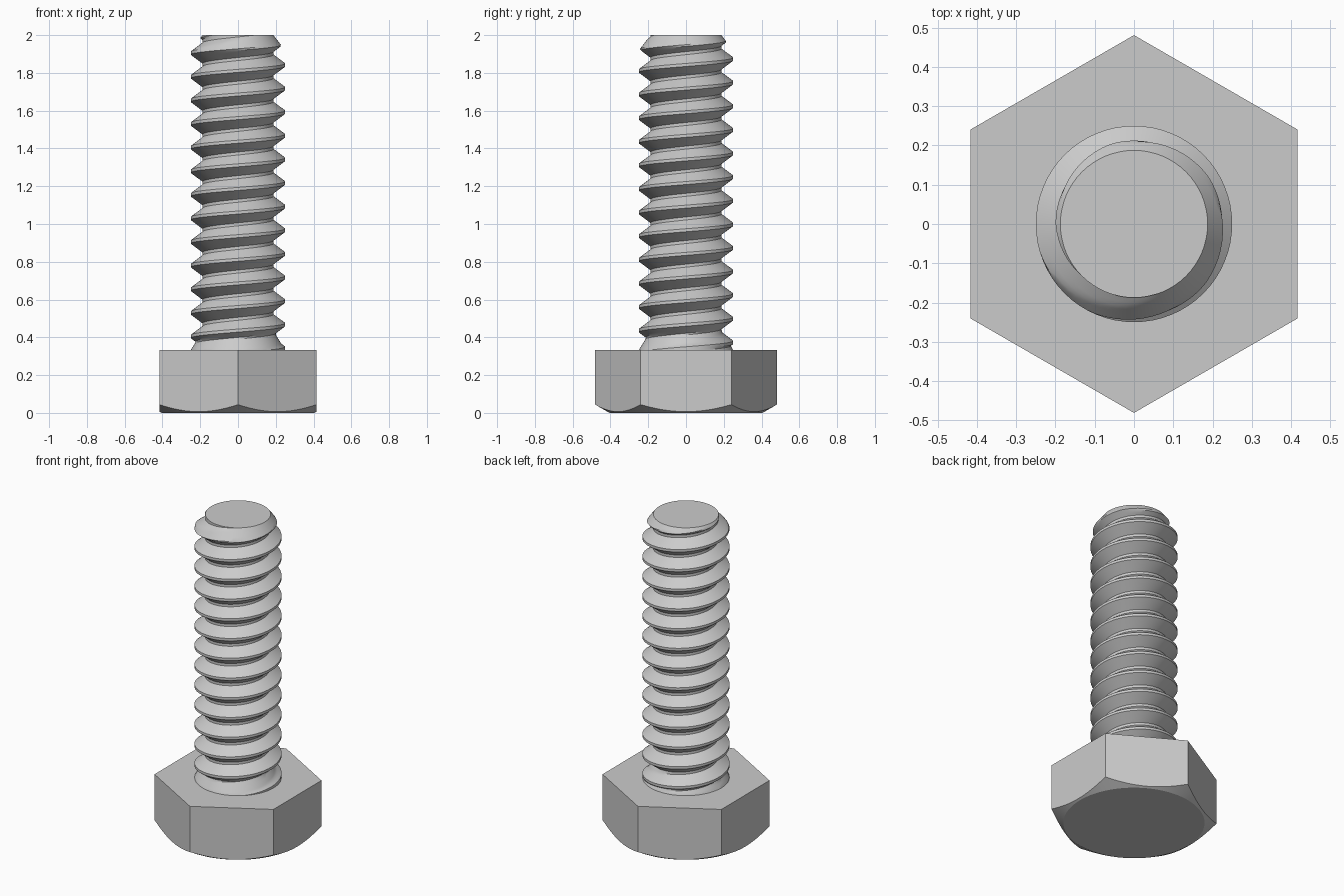
import bpy, bmesh, math

if "Cube" in bpy.data.objects:
    bpy.data.objects.remove(bpy.data.objects["Cube"])

steel = bpy.data.materials.new("grey_steel")
steel.use_nodes = True
GREY = (0.6, 0.6, 0.6, 1)
steel.diffuse_color = GREY
steel.node_tree.nodes["Principled BSDF"].inputs["Base Color"].default_value = GREY

HEAD_TOP, TOP = 0.333, 2.0
MAJOR, MINOR, PITCH = 0.25, 0.1875, 0.125


def finish(bm, name, angle):
    bmesh.ops.recalc_face_normals(bm, faces=bm.faces)
    mesh = bpy.data.meshes.new(name)
    bm.to_mesh(mesh)
    bm.free()
    obj = bpy.data.objects.new(name, mesh)
    bpy.context.collection.objects.link(obj)
    mesh.materials.append(steel)
    bpy.ops.object.select_all(action='DESELECT')
    obj.select_set(True)
    bpy.context.view_layer.objects.active = obj
    bpy.ops.object.shade_smooth_by_angle(angle=math.radians(angle))
    return obj


def bridge(bm, a, b):
    for i in range(len(a)):
        k = (i + 1) % len(a)
        bm.faces.new((a[i], a[k], b[k], b[i]))


# Hexagonal head, underside corners trimmed by a shallow cone
def hex_head():
    bm = bmesh.new()
    flat, seat, slope, count = 0.4165, 0.405, 0.577, 96
    disc, rim, top = [], [], []
    for i in range(count):
        deg = 360 * i / count
        t = math.radians(deg)
        c, s = math.cos(t), math.sin(t)
        r = flat / math.cos(math.radians((deg + 30) % 60 - 30))
        disc.append(bm.verts.new((seat * c, seat * s, 0)))
        rim.append(bm.verts.new((r * c, r * s, (r - seat) * slope)))
        top.append(bm.verts.new((r * c, r * s, HEAD_TOP)))
    bm.faces.new(disc)
    bm.faces.new(top)
    bridge(bm, disc, rim)
    bridge(bm, rim, top)
    finish(bm, "hex_head", 20)


# Shank radius: thread profile, widened at the run-out, cut by the tip chamfer
def shank_radius(offset, z):
    flank = (abs(offset) - 0.008) / 0.0465
    r = MAJOR - (MAJOR - MINOR) * min(max(flank, 0), 1)
    runout = min(max((HEAD_TOP + 0.1 - z) / 0.1, 0), 1)
    r = max(r, MINOR + (MAJOR - MINOR) * runout)
    return min(r, MINOR + (TOP - z) / 1.3)


# Right-handed helical thread
def threaded_shank():
    bm = bmesh.new()
    segments, crest = 64, 1.967
    side = [0.008 + 0.0465 * k / 5 for k in range(6)]
    offsets = [-d for d in reversed(side)] + side
    columns = []
    for i in range(segments + 1):
        turn = i / segments
        t = 2 * math.pi * turn
        column = []
        for n in range(-15, 3):
            for d in offsets:
                z = crest + PITCH * (turn + n) + d
                z = min(max(z, HEAD_TOP - 0.003), TOP)
                r = shank_radius(d, z)
                column.append(bm.verts.new((r * math.cos(t), r * math.sin(t), z)))
        columns.append(column)
    for a, b in zip(columns, columns[1:]):
        for j in range(len(a) - 1):
            bm.faces.new((a[j], b[j], b[j + 1], a[j + 1]))
    bmesh.ops.remove_doubles(bm, verts=bm.verts, dist=0.0001)
    # Close the flat tip and the hidden base
    rims = [e for e in bm.edges if e.is_boundary]
    bmesh.ops.holes_fill(bm, edges=rims, sides=0)
    finish(bm, "threaded_shank", 25)


hex_head()
threaded_shank()
